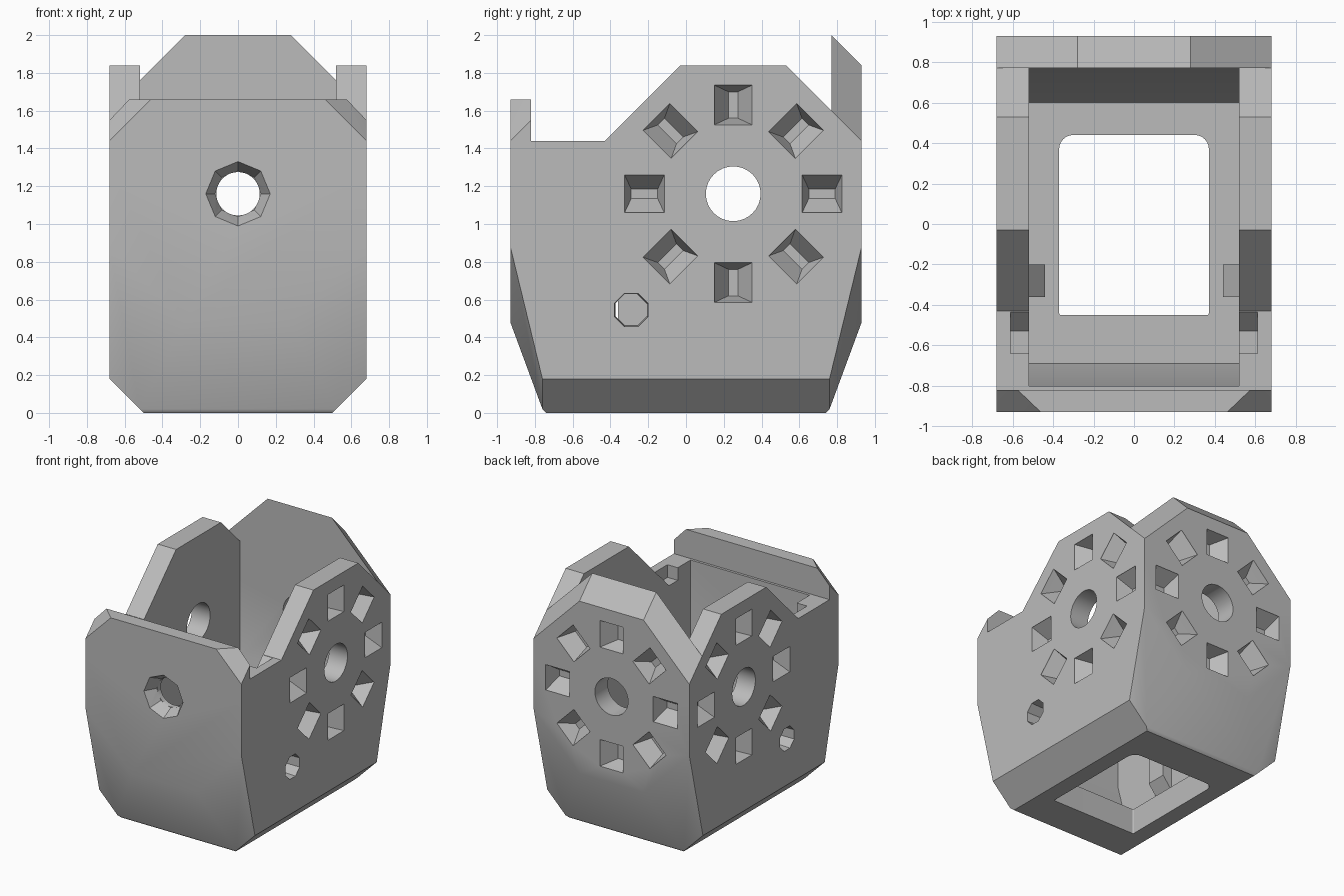
import bpy, bmesh, math
from mathutils import Vector

if "Cube" in bpy.data.objects:
    bpy.data.objects.remove(bpy.data.objects["Cube"])

gray = bpy.data.materials.new("plain gray")
gray.use_nodes = True
GRAY = (0.5, 0.5, 0.5, 1)
gray.diffuse_color = GRAY
gray.node_tree.nodes["Principled BSDF"].inputs["Base Color"].default_value = GRAY


def add_hull(bm, points):
    """Add the convex solid around the points."""
    verts = [bm.verts.new(p) for p in points]
    res = bmesh.ops.convex_hull(bm, input=verts)
    unused = {g for g in res["geom_interior"] if isinstance(g, bmesh.types.BMVert)}
    if unused:
        bmesh.ops.delete(bm, geom=list(unused), context="VERTS")


def make_object(name, solids):
    bm = bmesh.new()
    for points in solids:
        add_hull(bm, points)
    bmesh.ops.dissolve_limit(bm, angle_limit=0.01, verts=bm.verts, edges=bm.edges)
    bmesh.ops.recalc_face_normals(bm, faces=bm.faces)
    mesh = bpy.data.meshes.new(name)
    bm.to_mesh(mesh)
    bm.free()
    obj = bpy.data.objects.new(name, mesh)
    mesh.materials.append(gray)
    bpy.context.collection.objects.link(obj)
    return obj


def combine(target, tool, operation):
    mod = target.modifiers.new("combine", "BOOLEAN")
    mod.operation, mod.object, mod.solver = operation, tool, "EXACT"
    bpy.context.view_layer.objects.active = target
    bpy.ops.object.modifier_apply(modifier=mod.name)
    bpy.data.objects.remove(tool)


def both(*points):
    """Mirror points across x = 0."""
    return [(s * x, y, z) for x, y, z in points for s in (-1, 1)]


def box(x0, x1, y0, y1, z0, z1):
    return [(x, y, z) for x in (x0, x1) for y in (y0, y1) for z in (z0, z1)]


def ring(r, d, place, n=32, turn=0.0):
    return [place(r * math.cos(turn + math.tau * i / n),
                  r * math.sin(turn + math.tau * i / n), d) for i in range(n)]


# Frames of the outer faces: u across, v up, d depth into the wall
MID = 1.16
def on_back(u, v, d): return (u, 0.93 - d, MID + v)
def on_front(u, v, d): return (u, -0.93 + d, MID + v)
def on_left(u, v, d): return (0.68 - d, 0.25 + u, MID + v)
def on_right(u, v, d): return (-0.68 + d, 0.25 + u, MID + v)


def pocket(place, angle):
    """Tapered pocket on a circle of eight."""
    c, s = math.cos(angle), math.sin(angle)
    pts = []
    for hr, ht, d in ((0.105, 0.1, -0.01), (0.105, 0.1, 0.005), (0.07, 0.025, 0.12)):
        for r in (0.47 - hr, 0.47 + hr):
            for t in (-ht, ht):
                pts.append(place(r * c - t * s, r * s + t * c, d))
    return pts


# Outer shell, narrowing toward the bottom
lower = []
for e in (-1, 1):
    lower += both((0.68, e * 0.93, 1.44), (0.68, e * 0.93, 0.88), (0.28, e * 0.93, 0.48),
                  (0.68, e * 0.76, 0.18), (0.52, e * 0.76, 0.02), (0.5, e * 0.74, 0))
body = make_object("bracket_body", [lower])

# Hollow inside and rounded floor opening
cavity = both((0.52, -0.8, 1.6), (0.52, 0.77, 1.6), (0.52, -0.8, 0.6), (0.52, 0.77, 0.7),
              (0.52, -0.69, 0.2), (0.52, 0.6, 0.2))
combine(body, make_object("cavity_cutter", [cavity]), "DIFFERENCE")
opening = []
for y, e, r in ((-0.45, -1, 0.01), (0.44, 1, 0.07)):
    for i in range(7):
        a = math.pi / 2 * i / 6
        for z in (-0.1, 0.4):
            opening += both((0.37 - r + r * math.cos(a), y - e * r + e * r * math.sin(a), z))
combine(body, make_object("floor_cutter", [opening]), "DIFFERENCE")

# Small bosses inside the side walls, behind the side sockets
combine(body, make_object("socket_boss", [
    [(s * x, y, z) for x, y, z in box(0.44, 0.58, -0.36, -0.2, 0.4, 0.62)
     + box(0.52, 0.58, -0.36, -0.2, 0.3, 0.72)] for s in (-1, 1)]), "UNION")

# Raised side panels, front wall and back wall
PANEL = ((-0.43, 1.44), (-0.03, 1.84), (0.53, 1.84), (0.93, 1.44), (0.93, 1.3), (-0.43, 1.3))
panels = [[(s * x, y, z) for y, z in PANEL for x in (0.52, 0.68)] for s in (-1, 1)]
combine(body, make_object("side_panel", panels), "UNION")
front_wall = both((0.46, -0.93, 1.66), (0.68, -0.93, 1.44), (0.68, -0.93, 1.3),
                  (0.575, -0.82, 1.66), (0.68, -0.82, 1.55), (0.68, -0.82, 1.3))
combine(body, make_object("front_wall", [front_wall]), "UNION")
back_wall = both((0.28, 0.77, 2), (0.68, 0.77, 1.6), (0.68, 0.77, 1.3),
                 (0.28, 0.93, 1.84), (0.68, 0.93, 1.44), (0.68, 0.93, 1.3))
combine(body, make_object("back_wall", [back_wall]), "UNION")

# Notches in the low side ledges
notches = [[(s * x, y, z) for x in (0.5, 0.61) for y, z in
            ((-0.64, 1.5), (-0.64, 1.34), (-0.53, 1.34), (-0.43, 1.445), (-0.43, 1.5))]
           for s in (-1, 1)]
combine(body, make_object("notch_cutter", notches), "DIFFERENCE")

# Pockets, centre holes and side sockets
cuts = []
for place in (on_back, on_left, on_right):
    cuts += [pocket(place, math.pi / 4 * i) for i in range(8)]
    cuts.append(ring(0.145, -0.05, place) + ring(0.145, 0.25, place))
for place in (on_left, on_right):
    def socket(u, v, d): return place(u - 0.54, v - 0.615, d)
    cuts.append(ring(0.096, -0.02, socket, 8, math.pi / 8) + ring(0.09, 0.16, socket, 8, math.pi / 8))
combine(body, make_object("hole_cutter", cuts), "DIFFERENCE")
combine(body, make_object("countersink_cutter", [
    ring(0.176, -0.01, on_front, 8) + ring(0.122, 0.09, on_front, 8)]), "DIFFERENCE")
combine(body, make_object("front_hole_cutter", [
    ring(0.115, -0.05, on_front) + ring(0.115, 0.25, on_front)]), "DIFFERENCE")

# Soft blend on the lower front and back, crisp edges elsewhere
bpy.ops.object.select_all(action="DESELECT")
body.select_set(True)
bpy.context.view_layer.objects.active = body
bpy.ops.object.shade_smooth_by_angle(angle=math.radians(30))
weighted = body.modifiers.new("weighted_normals", "WEIGHTED_NORMAL")
weighted.keep_sharp = True
